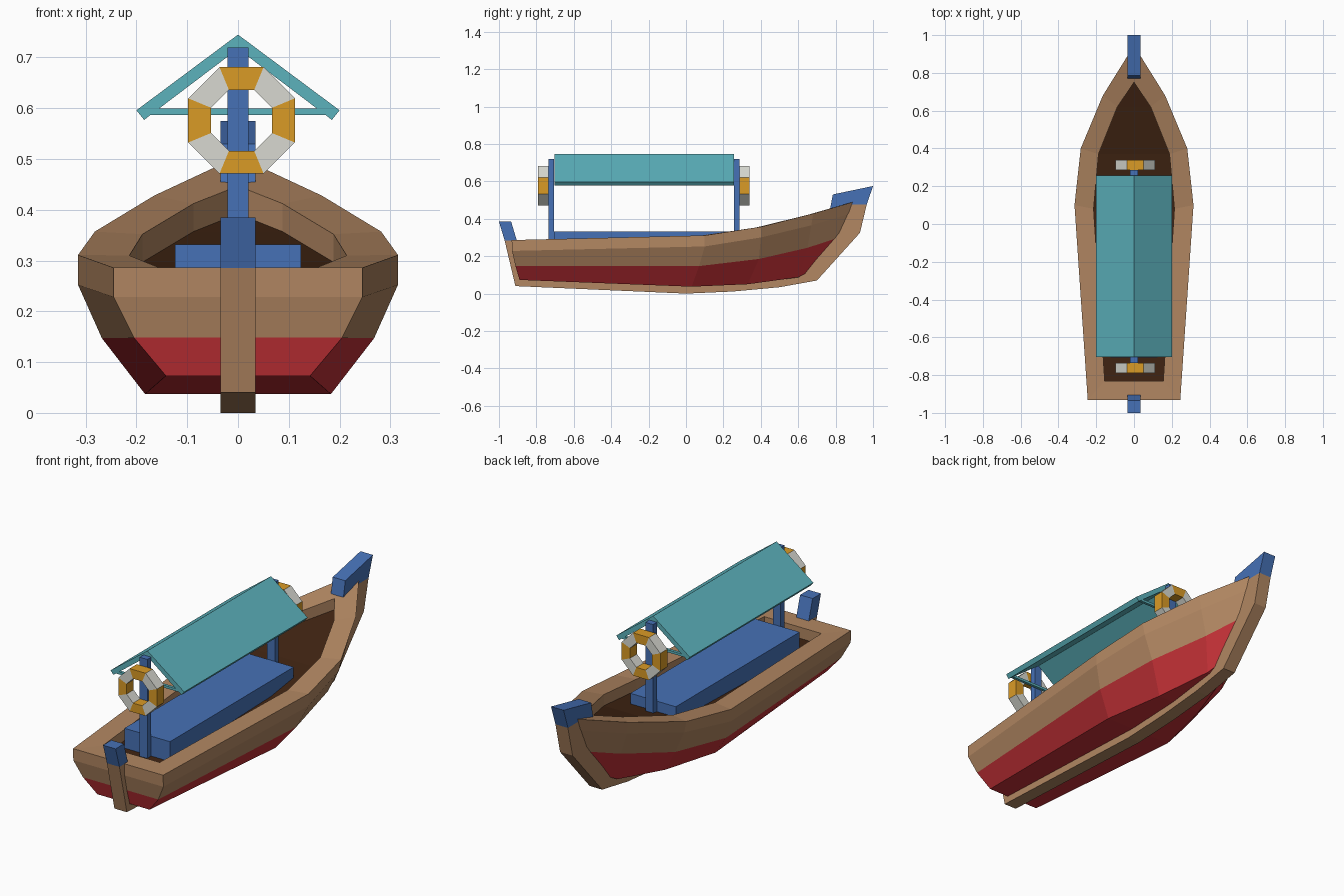
import bpy, bmesh, math
from mathutils import Vector

if "Cube" in bpy.data.objects:
    bpy.data.objects.remove(bpy.data.objects["Cube"])


def material(name, r, g, b):
    lin = [((c / 255 + 0.055) / 1.055) ** 2.4 if c > 10 else c / 3295 for c in (r, g, b)]
    m = bpy.data.materials.new(name)
    m.diffuse_color = (*lin, 1)
    m.use_nodes = True
    m.node_tree.nodes["Principled BSDF"].inputs["Base Color"].default_value = m.diffuse_color
    return m


WOOD = material("wood brown", 178, 135, 98)
RED = material("hull red", 200, 50, 56)
DARK = material("dark wood", 64, 36, 18)
BLUE = material("paint blue", 70, 113, 182)
TEAL = material("roof teal", 92, 178, 188)
WHITE = material("ring white", 216, 217, 209)
ORANGE = material("ring orange", 218, 155, 38)


def finish(name, bm, mats):
    bmesh.ops.recalc_face_normals(bm, faces=bm.faces[:])
    me = bpy.data.meshes.new(name)
    bm.to_mesh(me)
    bm.free()
    for m in mats:
        me.materials.append(m)
    ob = bpy.data.objects.new(name, me)
    bpy.context.collection.objects.link(ob)
    return ob


def prism(name, profile, start, end, axis, mat):
    """Extrude a closed profile: axis 'x' takes (y, z) points, axis 'y' takes (x, z)."""
    place = (lambda p, t: (t, p[0], p[1])) if axis == 'x' else (lambda p, t: (p[0], t, p[1]))
    bm = bmesh.new()
    a = [bm.verts.new(place(p, start)) for p in profile]
    b = [bm.verts.new(place(p, end)) for p in profile]
    n = len(profile)
    bm.faces.new(a)
    bm.faces.new(b[::-1])
    for i in range(n):
        j = (i + 1) % n
        bm.faces.new((a[i], b[i], b[j], a[j]))
    return finish(name, bm, [mat])


def box(name, x0, x1, y0, y1, z0, z1, mat):
    return prism(name, [(x0, z0), (x1, z0), (x1, z1), (x0, z1)], y0, y1, 'y', mat)


# hull: half sections (inner rail, outer rail, knuckle, paint line, chine), stern to bow
sections = [
    [(.155, -.83, .286), (.245, -.932, .286), (.245, -.93, .228), (.205, -.912, .148), (.142, -.89, .073)],
    [(.214, .08, .310), (.315, .10, .311), (.315, .10, .252), (.268, .07, .147), (.183, .03, .037)],
    [(.188, .37, .352), (.282, .40, .357), (.270, .40, .300), (.215, .39, .185), (.120, .33, .050)],
    [(.088, .62, .412), (.165, .68, .428), (.147, .67, .365), (.100, .65, .245), (.048, .60, .087)],
    [(0, .75, .447), (0, .945, .505), (0, .922, .440), (0, .865, .315), (0, .72, .150)],
]
bm = bmesh.new()
rows = []
for s in sections:
    x, y, z = s[0]
    cx, cy, cz = s[-1]
    pts = [(0, y, z - .055), (x, y, z - .055)] + s + [(0, cy, cz)]
    rows.append([bm.verts.new(p) for p in pts])
row_mat = [2, 0, 0, 0, 0, 1, 1]
for a, b in zip(rows, rows[1:]):
    for j, m in enumerate(row_mat):
        bm.faces.new((a[j], a[j + 1], b[j + 1], b[j])).material_index = m
# stern rail and transom, closed to the centre line
s = rows[0]
c = [s[0]] + [bm.verts.new((0, v.co.y, v.co.z)) for v in s[2:6]] + [s[7]]
e = s[1:7]
for j, m in enumerate([0, 0, 0, 0, 1]):
    bm.faces.new((e[j], e[j + 1], c[j + 1], c[j])).material_index = m
bmesh.ops.remove_doubles(bm, verts=bm.verts[:], dist=1e-5)
bmesh.ops.mirror(bm, geom=bm.verts[:] + bm.edges[:] + bm.faces[:], axis='X', merge_dist=1e-4)
bmesh.ops.remove_doubles(bm, verts=bm.verts[:], dist=1e-5)
finish("hull", bm, [WOOD, RED, DARK])

# keel running from sternpost to stem
KEEL = [(-.97, .285), (-.912, .04), (0, 0), (.25, .011), (.5, .034), (.70, .07), (.93, .325),
        (.966, .475), (.87, .475), (.80, .30), (.64, .14), (.5, .09), (0, .06), (-.86, .1), (-.905, .285)]
prism("keel", KEEL, -.034, .034, 'x', WOOD)

# painted caps of sternpost and stem
prism("stern_cap", [(-.97, .285), (-.905, .285), (-.935, .385), (-1, .385)], -.034, .034, 'x', BLUE)
prism("bow_cap", [(.77, .45), (.88, .475), (.966, .475), (1, .575), (.785, .53)], -.034, .034, 'x', BLUE)

# bench
box("bench", -.124, .124, -.706, .256, .2, .332, BLUE)

# gable roof
prism("roof", [(0, .745), (.2, .596), (.185, .577), (0, .717), (-.185, .577), (-.2, .596)],
      -.704, .256, 'y', TEAL)


def life_ring(name, y0, y1):
    bm = bmesh.new()
    loops = []
    for i in range(8):
        a = math.radians(22.5 + 45 * i)
        k = 1 / math.cos(math.radians(22.5))
        loops.append([bm.verts.new((.007 + r * k * math.cos(a), y, .576 + r * k * math.sin(a)))
                      for r, y in ((.105, y0), (.105, y1), (.06, y1), (.06, y0))])
    for i in range(8):
        p, q = loops[i], loops[(i + 1) % 8]
        for j in range(4):
            f = bm.faces.new((p[j], p[(j + 1) % 4], q[(j + 1) % 4], q[j]))
            f.material_index = 1 - i % 2
    finish(name, bm, [ORANGE, WHITE])


# posts, roof ties and life rings at both ends
for end, post, tie, ring in (("front", -.735, -.702, -.79), ("back", .256, .240, .285)):
    box(end + "_post", -.021, .021, post, post + .03, .2, .72, BLUE)
    box(end + "_roof_tie", -.19, .19, tie, tie + .014, .587, .599, TEAL)
    life_ring(end + "_life_ring", ring, ring + .055)

# transom orange/white order check: even faces sit on the diagonals' neighbours
